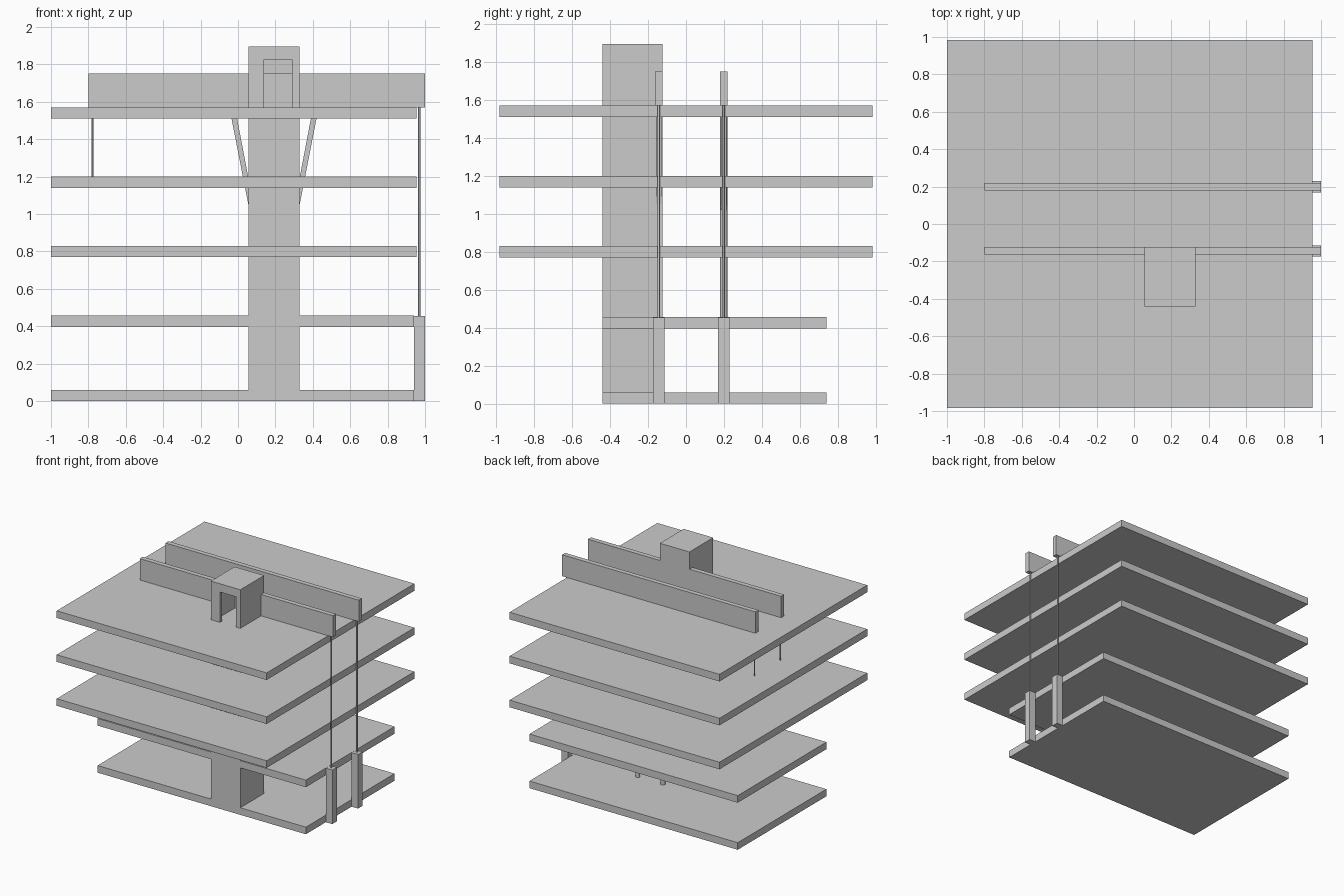
import bpy
from mathutils import Vector

if "Cube" in bpy.data.objects:
    bpy.data.objects.remove(bpy.data.objects["Cube"])

FRONT_Y, BACK_Y = -0.144, 0.199      # the two structural lines
CX0, CX1 = 0.055, 0.33               # core width


def box(name, x0, x1, y0, y1, z0, z1):
    bpy.ops.mesh.primitive_cube_add(size=1, location=((x0 + x1) / 2, (y0 + y1) / 2, (z0 + z1) / 2))
    ob = bpy.context.object
    ob.name = name
    ob.scale = (x1 - x0, y1 - y0, z1 - z0)
    bpy.ops.object.transform_apply(location=False, rotation=False, scale=True)
    return ob


def rod(name, x, y, z0, z1, r, sides=16):
    bpy.ops.mesh.primitive_cylinder_add(vertices=sides, radius=r, depth=z1 - z0,
                                        location=(x, y, (z0 + z1) / 2))
    ob = bpy.context.object
    ob.name = name
    bpy.ops.object.shade_smooth_by_angle()
    return ob


def profile_xz(name, pts, y0, y1):
    """Extrude a front-view outline along y."""
    n = len(pts)
    verts = [(x, y, z) for y in (y0, y1) for x, z in pts]
    faces = [list(range(n)), list(range(2 * n - 1, n - 1, -1))]
    faces += [[(i + 1) % n, i, n + i, n + (i + 1) % n] for i in range(n)]
    me = bpy.data.meshes.new(name)
    me.from_pydata(verts, [], faces)
    ob = bpy.data.objects.new(name, me)
    bpy.context.collection.objects.link(ob)
    bpy.context.view_layer.objects.active = ob
    ob.select_set(True)
    bpy.ops.object.mode_set(mode='EDIT')
    bpy.ops.mesh.select_all(action='SELECT')
    bpy.ops.mesh.normals_make_consistent(inside=False)
    bpy.ops.object.mode_set(mode='OBJECT')
    ob.select_set(False)
    return ob


def cut(ob, cutter):
    mod = ob.modifiers.new("cut", 'BOOLEAN')
    mod.operation = 'DIFFERENCE'
    mod.solver = 'EXACT'
    mod.object = cutter
    bpy.context.view_layer.objects.active = ob
    bpy.ops.object.modifier_apply(modifier=mod.name)
    bpy.data.objects.remove(cutter)


# Floor slabs: two smaller low ones, three large upper ones
for i, z in enumerate((0.0, 0.396)):
    box(f"lower_floor_{i + 1}", -1, 0.94, -0.44, 0.74, z, z + 0.06)
for i, z in enumerate((0.77, 1.14, 1.51)):
    box(f"upper_floor_{i + 1}", -1, 0.955, -0.983, 0.983, z, z + 0.06)

# Hollow stair core with a doorway onto the roof
core = box("stair_core", CX0, CX1, -0.44, -0.124, 0, 1.895)
cut(core, box("shaft_cutter", CX0 + 0.03, CX1 - 0.03, -0.41, -0.154, 0.03, 1.865))
cut(core, box("door_cutter", 0.14, 0.29, -0.5, -0.38, 1.57, 1.825))

# Parts repeated on the front and back structural lines
for tag, y in (("front", FRONT_Y), ("back", BACK_Y)):
    box(f"{tag}_roof_beam", -0.8, 1.0, y - 0.02, y + 0.02, 1.57, 1.75)
    box(f"{tag}_pier", 0.94, 1.0, y - 0.03, y + 0.03, 0, 0.455)
    rod(f"{tag}_tie_rod", 0.969, y, 0.45, 1.575, 0.006)
    rod(f"{tag}_hanger", -0.778, y, 1.195, 1.515, 0.005)
    # Inclined struts mirrored about the core centre
    for side, s in (("left", 1), ("right", -1)):
        mid = (CX0 + CX1) / 2
        pts = [(mid + s * (x - mid), z) for x, z in
               ((-0.035, 1.512), (-0.005, 1.512), (0.075, 1.09), (0.075, 0.95))]
        profile_xz(f"{tag}_{side}_strut", pts, y - 0.015, y + 0.015)

# Round columns behind the core
for side, x in (("left", 0.075), ("right", 0.31)):
    rod(f"{side}_round_column", x, BACK_Y, 0.05, 1.52, 0.019, 24)
